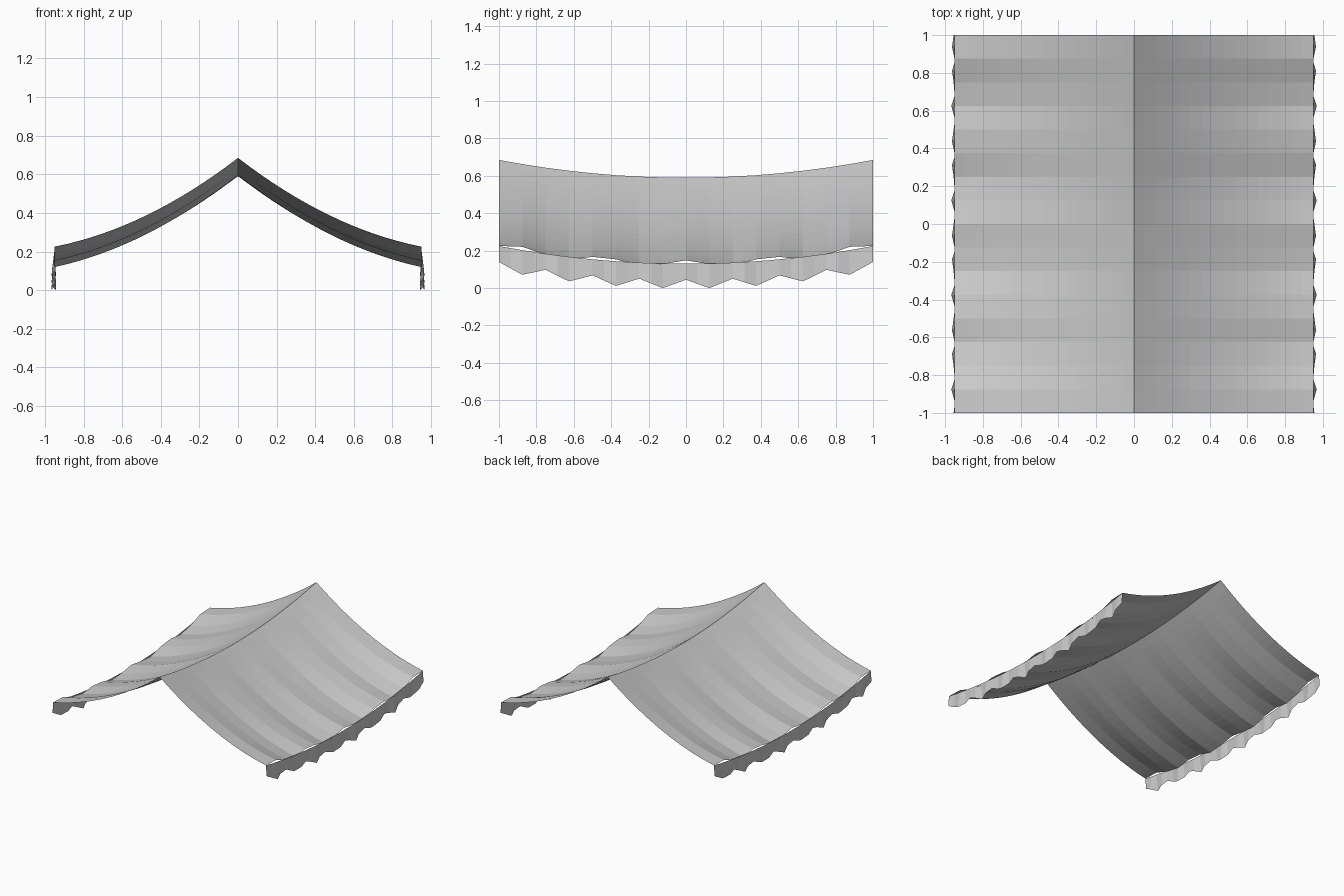
import bpy
import bmesh
import math

if "Cube" in bpy.data.objects:
    bpy.data.objects.remove(bpy.data.objects["Cube"], do_unlink=True)

HALF_WIDTH = 0.95
EAVE_DROP = 0.46

# Plain canvas colour
canvas = bpy.data.materials.new("grey canvas")
canvas.use_nodes = True
canvas.diffuse_color = (0.6, 0.6, 0.6, 1)
canvas.node_tree.nodes["Principled BSDF"].inputs["Base Color"].default_value = (0.6, 0.6, 0.6, 1)


def ridge_height(y):
    return 0.59 + 0.095 * y * y


def sheet(name, point, columns, rows):
    """Build a single-layer cloth from point(u, y), u in 0..1 and y in -1..1."""
    bm = bmesh.new()
    grid = [[bm.verts.new(point(i / columns, 2 * j / rows - 1))
             for j in range(rows + 1)] for i in range(columns + 1)]
    for a, b in zip(grid, grid[1:]):
        for j in range(rows):
            bm.faces.new((a[j], b[j], b[j + 1], a[j + 1]))
    bm.normal_update()
    mesh = bpy.data.meshes.new(name)
    bm.to_mesh(mesh)
    bm.free()
    mesh.materials.append(canvas)
    obj = bpy.data.objects.new(name, mesh)
    bpy.context.collection.objects.link(obj)
    mirror = obj.modifiers.new("both sides", 'MIRROR')
    mirror.use_axis[0] = True
    return obj


# Sagging roof slope, rippling more toward the eave
def roof_point(u, y):
    x = HALF_WIDTH * u
    ripple = 0.018 * u * math.cos(4.5 * math.pi * y)
    return x, y, ridge_height(y) - 0.77 * x + 0.301 * x * x + ripple


# Hanging edge strip with pleats and a toothed hem
def valance_point(u, y):
    top = ridge_height(y) - EAVE_DROP
    drop = 0.1085 - 0.023 * math.cos(8 * math.pi * y)
    flare = 0.005 - 0.012 * math.sin(12 * math.pi * y)
    return HALF_WIDTH + flare * u, y, top - drop * u


sheet("canopy_roof", roof_point, 16, 16)
sheet("canopy_valance", valance_point, 1, 32)
